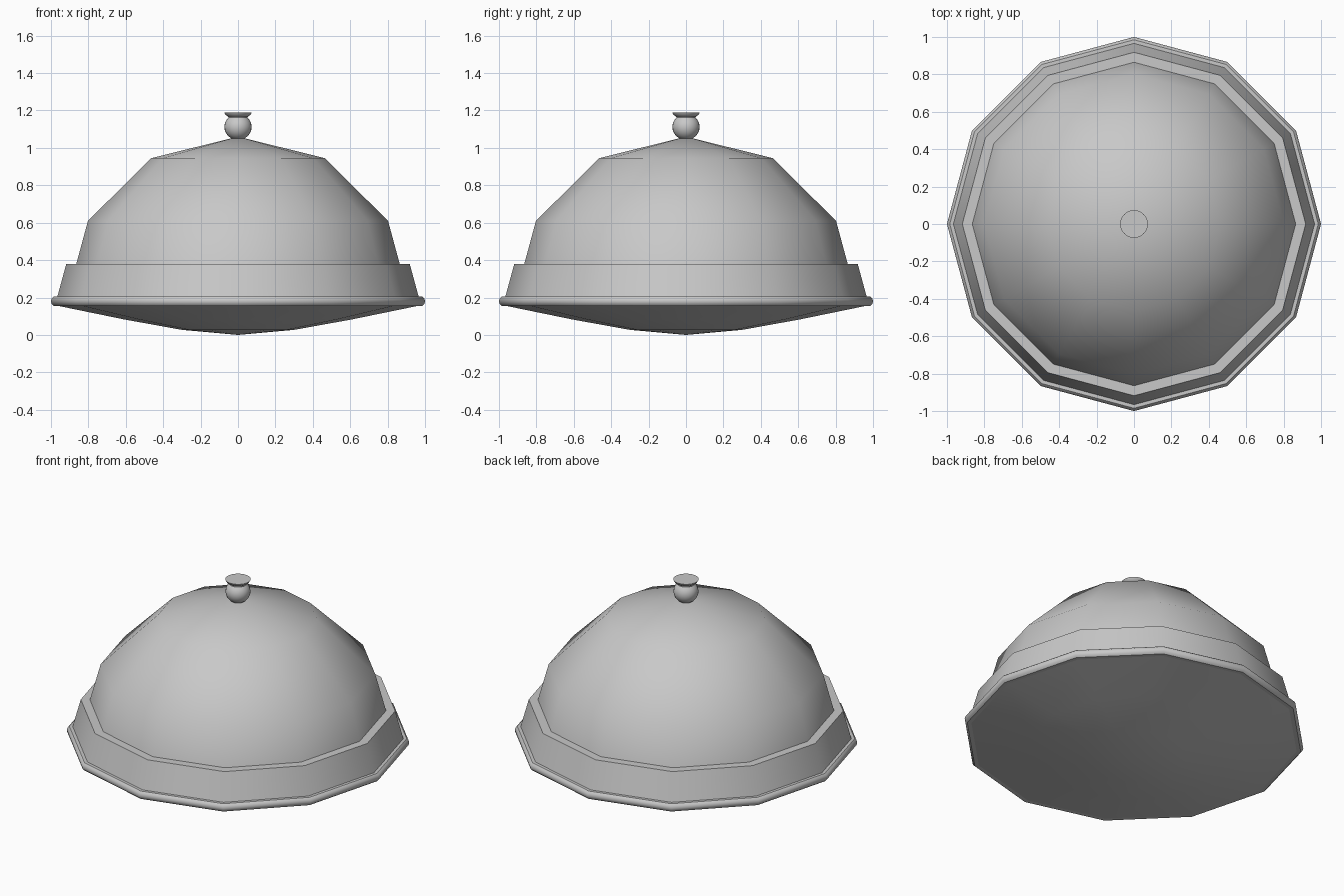
import bpy, bmesh, math

cube = bpy.data.objects.get("Cube")
if cube:
    bpy.data.objects.remove(cube, do_unlink=True)

metal = bpy.data.materials.new("Polished grey")
metal.use_nodes = True
GREY = (0.58, 0.58, 0.58, 1)
metal.diffuse_color = GREY
metal.node_tree.nodes["Principled BSDF"].inputs["Base Color"].default_value = GREY


def lathe(name, profile, sides, angle=40):
    """Spin a (radius, height) profile round z; radius 0 gives a pole."""
    bm = bmesh.new()
    rings = []
    for r, z in profile:
        count = sides if r > 0 else 1
        rings.append([bm.verts.new((r * math.cos(math.tau * i / sides),
                                    r * math.sin(math.tau * i / sides), z))
                      for i in range(count)])
    for low, high in zip(rings, rings[1:]):
        for i in range(sides):
            j = (i + 1) % sides
            corners = [low[i % len(low)], low[j % len(low)],
                       high[j % len(high)], high[i % len(high)]]
            bm.faces.new(list(dict.fromkeys(corners)))
    mesh = bpy.data.meshes.new(name)
    bm.to_mesh(mesh)
    bm.free()
    mesh.materials.append(metal)
    obj = bpy.data.objects.new(name, mesh)
    bpy.context.collection.objects.link(obj)
    bpy.ops.object.select_all(action='DESELECT')
    obj.select_set(True)
    bpy.context.view_layer.objects.active = obj
    bpy.ops.object.shade_smooth_by_angle(angle=math.radians(angle))
    return obj


# Shallow dish underneath
lathe("dish_underside", [(0, 0), (0.3, 0.027), (0.61, 0.083), (0.975, 0.158)], 12)

# Rounded rim round the dish
lathe("rim", [(0.95, 0.155), (0.985, 0.155), (0.996, 0.165), (1, 0.18),
              (0.996, 0.195), (0.985, 0.205), (0.95, 0.205)], 12)

# Sloping band with a flat ledge on top
lathe("band", [(0.967, 0.2), (0.918, 0.38), (0.855, 0.38)], 12)

# Faceted dome
lathe("dome", [(0.866, 0.375), (0.802, 0.61), (0.464, 0.945), (0, 1.06)], 12)

# Knob: round body, narrow neck and flared cap
body = [(0.073 * math.cos(a), 1.112 + 0.07 * math.sin(a))
        for a in (math.radians(d) for d in range(-75, 50, 15))]
cap = [(0.053, 1.168), (0.068, 1.177), (0.074, 1.19), (0, 1.19)]
lathe("knob", body + cap, 24)
